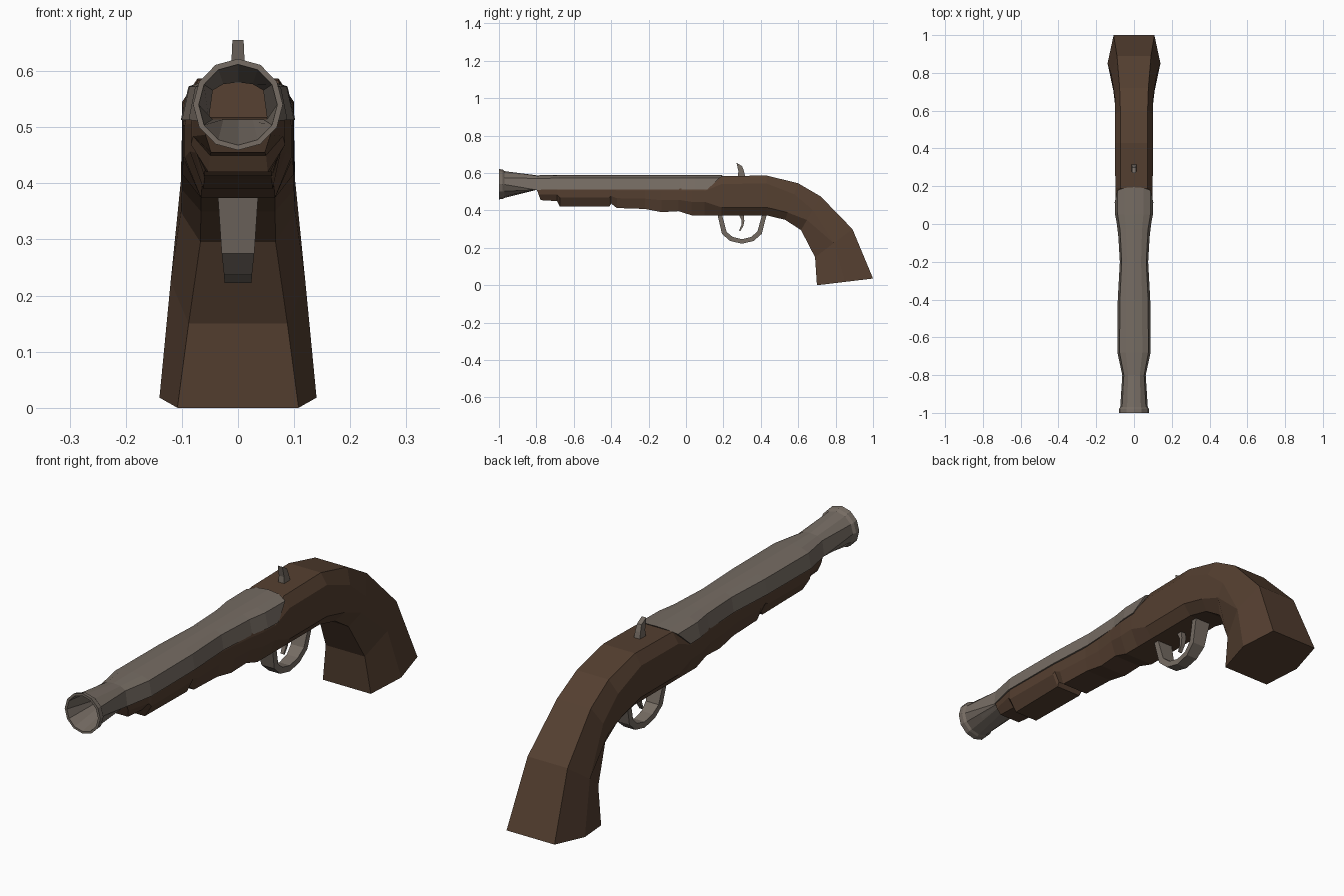
import bpy, bmesh, math

cube = bpy.data.objects.get("Cube")
if cube:
    bpy.data.objects.remove(cube, do_unlink=True)


def material(name, rgb):
    m = bpy.data.materials.new(name)
    m.use_nodes = True
    m.diffuse_color = (*rgb, 1)
    m.node_tree.nodes["Principled BSDF"].inputs["Base Color"].default_value = (*rgb, 1)
    return m


wood = material("dark wood", (0.09, 0.05, 0.03))
steel = material("dull steel", (0.18, 0.15, 0.125))


def loft(name, rings, mat, cap_start=True, cap_end=True):
    """Skin a list of equal-length closed rings."""
    bm = bmesh.new()
    rows = [[bm.verts.new(p) for p in ring] for ring in rings]
    n = len(rows[0])
    for a, b in zip(rows, rows[1:]):
        for i in range(n):
            j = (i + 1) % n
            bm.faces.new((a[i], a[j], b[j], b[i]))
    if cap_start:
        bm.faces.new(rows[0])
    if cap_end:
        bm.faces.new(rows[-1])
    bmesh.ops.remove_doubles(bm, verts=bm.verts, dist=0.0005)
    bmesh.ops.recalc_face_normals(bm, faces=bm.faces)
    mesh = bpy.data.meshes.new(name)
    bm.to_mesh(mesh)
    bm.free()
    mesh.materials.append(mat)
    obj = bpy.data.objects.new(name, mesh)
    bpy.context.collection.objects.link(obj)
    return obj


# Stock and grip: eight-sided sections strung between a top and a bottom line
def stock_ring(yt, zt, yb, zb, wt, wm, wb, upper, lower):
    half = []
    for f, w in ((0, wt), (upper, wm), (lower, wm), (1, wb)):
        half.append((w, yt + (yb - yt) * f, zt + (zb - zt) * f))
    return half + [(-x, y, z) for x, y, z in reversed(half)]


# Fore-end: y, bottom height, half-width, bottom half-width
fore_end = [(-.69, .45, .08, .05), (-.675, .42, .084, .053), (-.41, .42, .081, .057),
            (-.4, .437, .08, .058), (-.37, .413, .078, .06), (-.22, .408, .071, .06),
            (-.13, .391, .076, .062), (-.04, .396, .086, .064), (.03, .374, .095, .066),
            (.1, .374, .098, .066)]
rings = [stock_ring(-.8, .518, -.777, .455, .055, .058, .048, .1, .5)]
rings += [stock_ring(y, .518, y, z, w - .003, w, b, .1, .5) for y, z, w, b in fore_end]
rings += [
    stock_ring(.19, .583, .19, .374, .072, .099, .066, .2, .8),
    stock_ring(.43, .587, .43, .374, .072, .1, .066, .2, .8),
    stock_ring(.6, .545, .53, .35, .072, .1, .066, .3, .8),
    stock_ring(.72, .475, .615, .295, .076, .102, .067, .4, .7),
    stock_ring(.89, .3, .69, .15, .09, .12, .088, .5, .5),
    stock_ring(1, .036, .7, 0, .108, .14, .108, .5, .5)]
loft("stock", rings, wood)


# Barrel: round at the muzzle, arched with a flat underside behind it
def barrel_ring(y, w, zb, zt, round_section=False, shear=0):
    ring = []
    for i in range(12):
        a = math.tau * i / 12
        c = math.cos(a)
        t = (1 + c) / 2 if round_section else max(0, round(c, 4)) ** 0.35
        ring.append((w * math.sin(a), y - shear * (1 - t), zb + (zt - zb) * t))
    return ring


rings = [
    barrel_ring(-.8, .052, .514, .58),
    barrel_ring(-1, .07, .468, .612, True),
    barrel_ring(-1, .08, .459, .622, True),
    barrel_ring(-.98, .08, .462, .618, True),
    barrel_ring(-.97, .073, .467, .61, True),
    barrel_ring(-.8, .062, .51, .588),
    barrel_ring(-.68, .088, .513, .589),
    barrel_ring(-.4, .086, .513, .589),
    barrel_ring(-.2, .075, .513, .589),
    barrel_ring(-.03, .085, .513, .589),
    barrel_ring(.05, .1, .513, .589),
    barrel_ring(.195, .102, .513, .589, False, .08)]
loft("barrel", rings, steel, cap_start=False)


# Flat metal parts: a strip between two side outlines, with its half-width
def strip(name, stations):
    loft(name, [[(w, y1, z1), (-w, y1, z1), (-w, y2, z2), (w, y2, z2)]
                for y1, z1, y2, z2, w in stations], steel)


strip("trigger_guard", [
    (.168, .38, .192, .38, .036), (.192, .275, .217, .285, .029),
    (.235, .237, .25, .258, .025), (.3, .222, .3, .246, .024),
    (.362, .237, .35, .259, .025), (.405, .275, .382, .288, .029),
    (.432, .38, .408, .38, .036)])
strip("trigger", [
    (.282, .38, .308, .38, .012), (.298, .345, .312, .345, .011),
    (.296, .32, .307, .318, .009), (.283, .293, .29, .289, .007)])
strip("hammer", [
    (.277, .575, .318, .575, .014), (.28, .61, .31, .61, .012),
    (.27, .655, .3, .637, .01)])
